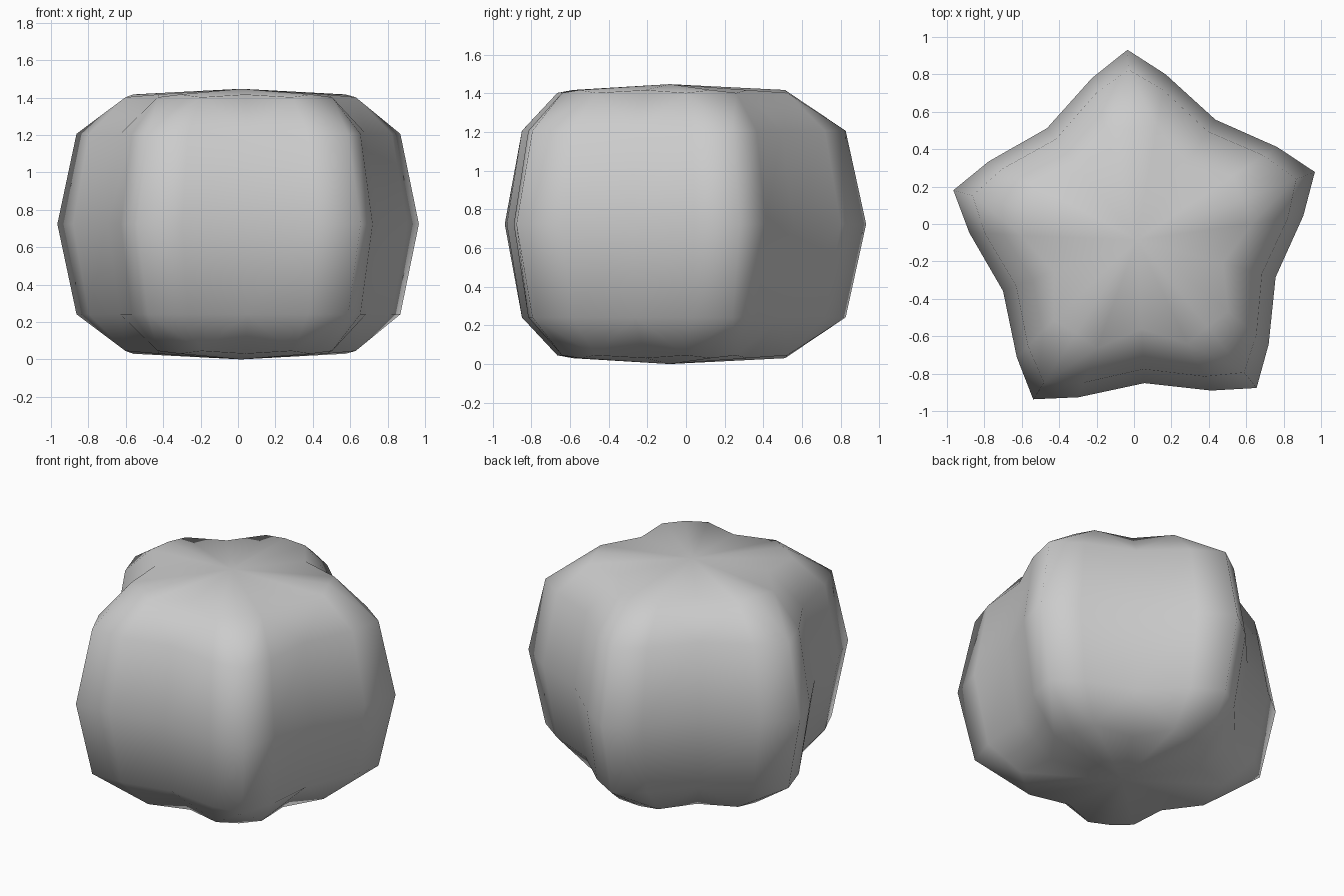
import bpy, bmesh
from math import sin, cos, pi, radians

if "Cube" in bpy.data.objects:
    bpy.data.objects.remove(bpy.data.objects["Cube"])

OUTER, INNER, HEIGHT = 1.3135, 0.6568, 1.447
POINTS = 5
PHASE = radians(20.9)
CX, CY = 0.0165, -0.0848

bm = bmesh.new()


def star_ring(z):
    """Ten-corner star outline plus its centre vertex."""
    ring = []
    for i in range(POINTS * 2):
        r = OUTER if i % 2 == 0 else INNER
        a = PHASE + i * pi / POINTS
        ring.append(bm.verts.new((CX + r * cos(a), CY + r * sin(a), z)))
    return ring, bm.verts.new((CX, CY, z))


# Star prism with fan caps
low, low_mid = star_ring(0)
top, top_mid = star_ring(HEIGHT)
n = len(low)
for i in range(n):
    j = (i + 1) % n
    bm.faces.new((low[i], low[j], top[j], top[i]))
    bm.faces.new((top[i], top[j], top_mid))
    bm.faces.new((low[j], low[i], low_mid))
for f in bm.faces:
    f.smooth = True

mesh = bpy.data.meshes.new("rounded_star")
bm.to_mesh(mesh)
bm.free()
star = bpy.data.objects.new("rounded_star", mesh)
bpy.context.collection.objects.link(star)

# One level of smoothing rounds the prism into the soft star
sub = star.modifiers.new("soften", "SUBSURF")
sub.levels = sub.render_levels = 1
sub.use_limit_surface = True
